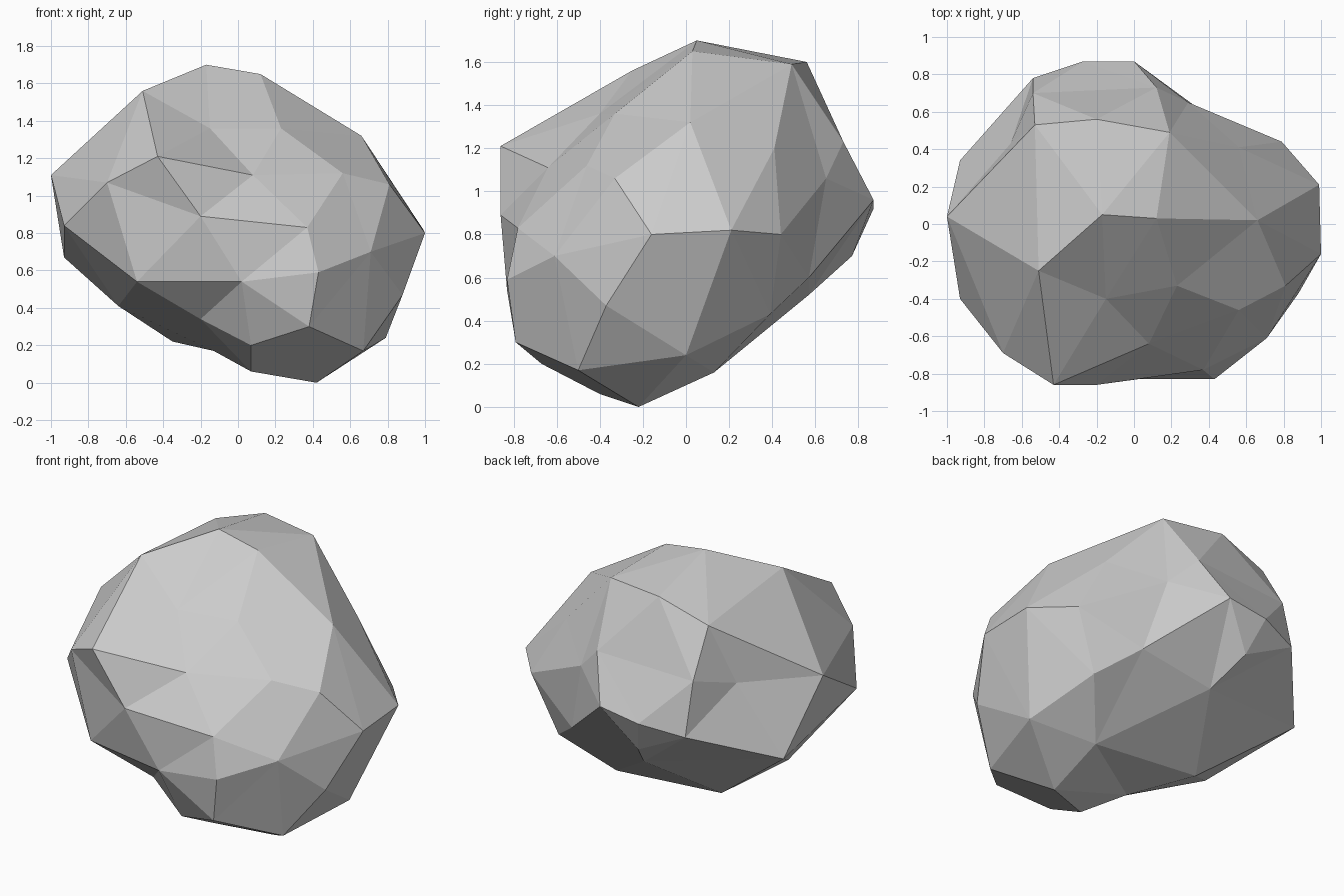
import bpy, bmesh
from mathutils import Vector

# Key corners of the boulder, grouped by side
corners = [
    # crown
    (-.17, .05, 1.70), (.12, .03, 1.65), (-.53, .53, 1.49),
    (-.20, .56, 1.60), (.19, .49, 1.59), (-.51, -.25, 1.56),
    # right side
    (.66, .02, 1.32), (.81, -.33, 1.06), (1, -.16, .80), (.99, .21, .82),
    (.79, .44, .80), (.56, .41, 1.2), (.79, 0, .24), (.88, -.37, .47),
    (.71, -.61, .70), (.63, .39, .43), (.41, .57, .60), (.67, -.50, .17),
    # front
    (-.43, -.86, 1.21), (-.20, -.86, .89), (.02, -.83, .54), (.43, -.83, .59),
    (.37, -.78, .83), (.38, -.79, .30), (.08, -.64, 1.11),
    (.56, -.46, 1.12), (.23, -.33, 1.36), (-.15, -.40, 1.36), (.07, -.67, .20),
    (-.20, -.57, .34),
    # left side
    (-.54, -.72, .54), (-.70, -.69, 1.07), (-.93, -.40, .84),
    (-1, .04, 1.11), (-.93, .34, .67), (-.66, .43, 1.12),
    # back
    (-.54, .78, .87), (-.27, .87, .92), (0, .87, .96), (.12, .73, 1.23),
    (-.54, .70, 1.20), (.29, .65, 1.06),
    # underside
    (.42, -.22, 0), (.07, -.40, .06), (-.64, -.12, .41), (-.13, -.22, .17),
    (-.10, .57, .52), (.40, .13, .16), (-.35, .14, .22), (-.20, .77, .70),
]

# Skin the corners as a ball, then move each one out to its true place,
# so that the shallow dents are kept
centre = Vector((0, 0, .85))
bm = bmesh.new()
place = {}
for c in corners:
    v = bm.verts.new((Vector(c) - centre).normalized())
    place[v] = Vector(c)
bmesh.ops.convex_hull(bm, input=bm.verts[:])
for v in bm.verts:
    v.co = place[v]
bmesh.ops.recalc_face_normals(bm, faces=bm.faces[:])

mesh = bpy.data.meshes.new("boulder")
bm.to_mesh(mesh)
bm.free()
boulder = bpy.data.objects.new("boulder", mesh)
bpy.context.collection.objects.link(boulder)
